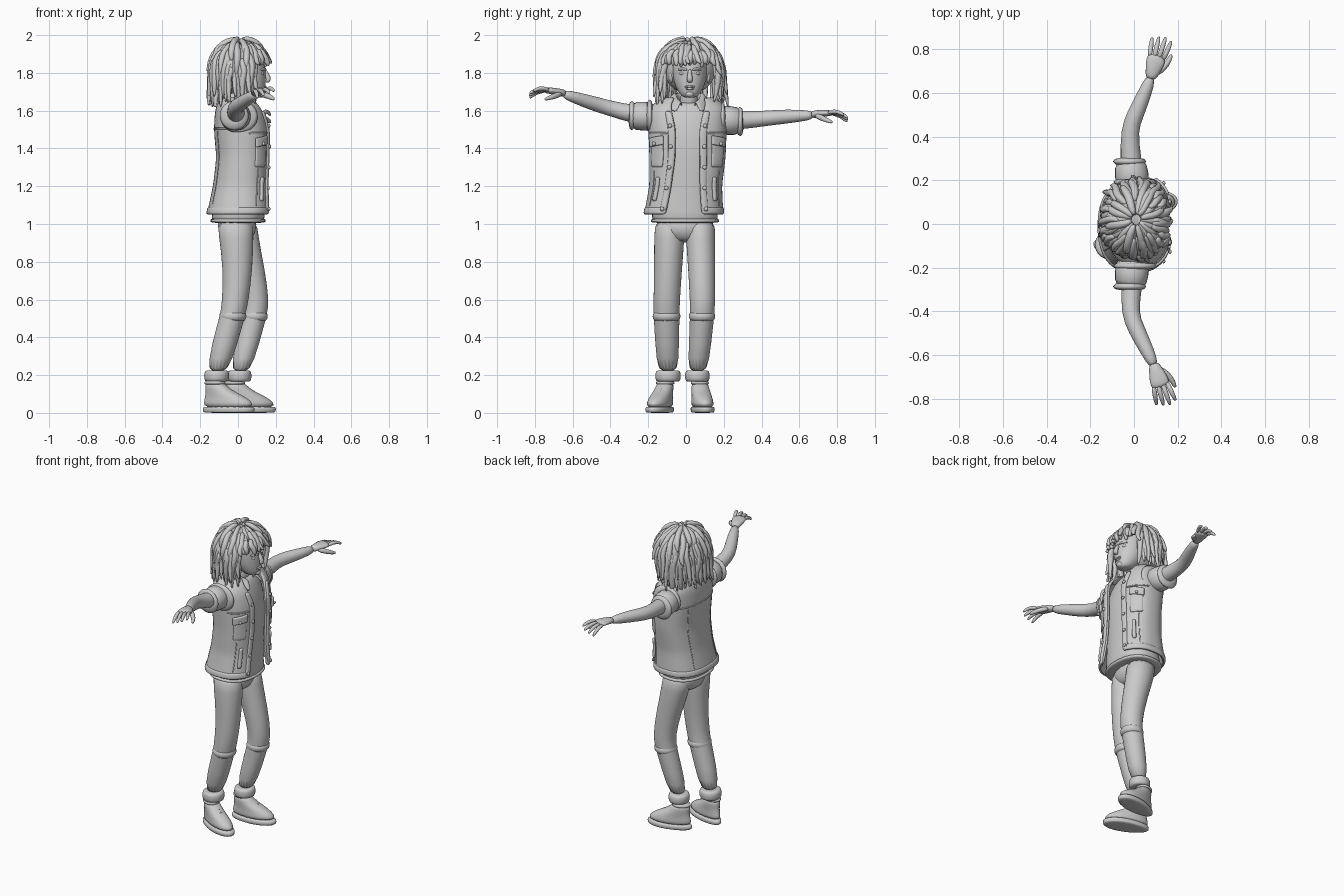
import bpy, bmesh, math, random
from math import sin, cos, pi
from mathutils import Vector as V

random.seed(4)
if "Cube" in bpy.data.objects:
    bpy.data.objects.remove(bpy.data.objects["Cube"])

clay = bpy.data.materials.new("clay_grey")
clay.use_nodes = True
clay.diffuse_color = (0.6, 0.6, 0.6, 1)
clay.node_tree.nodes["Principled BSDF"].inputs["Base Color"].default_value = (0.6, 0.6, 0.6, 1)


def finish(bm, name, sub=1, thick=0):
    bmesh.ops.recalc_face_normals(bm, faces=bm.faces)
    for f in bm.faces:
        f.smooth = True
    me = bpy.data.meshes.new(name)
    bm.to_mesh(me)
    bm.free()
    me.materials.append(clay)
    ob = bpy.data.objects.new(name, me)
    bpy.context.collection.objects.link(ob)
    if thick:
        m = ob.modifiers.new("thickness", "SOLIDIFY")
        m.thickness, m.offset = thick, 0
    if sub:
        ob.modifiers.new("smooth", "SUBSURF").levels = sub
        ob.modifiers["smooth"].render_levels = sub
    return ob


def skin(bm, rings, closed=True, caps=True):
    """Bridge rows of points into a surface."""
    rows = [[bm.verts.new(p) for p in r] for r in rings]
    n = len(rows[0])
    for a, b in zip(rows, rows[1:]):
        for i in range(n if closed else n - 1):
            j = (i + 1) % n
            bm.faces.new((a[i], a[j], b[j], b[i]))
    if caps:
        bm.faces.new(rows[0])
        bm.faces.new(rows[-1])


def add_tube(bm, pts, hint=(0, 0, 1), n=8):
    """Points are x, y, z, side radius, up radius."""
    c = [V(p[:3]) for p in pts]
    rings = []
    for i, p in enumerate(pts):
        t = (c[min(i + 1, len(c) - 1)] - c[max(i - 1, 0)]).normalized()
        side = t.cross(V(hint)).normalized()
        up = side.cross(t)
        rings.append([c[i] + side * p[3] * cos(2 * pi * k / n) + up * p[-1] * sin(2 * pi * k / n)
                      for k in range(n)])
    skin(bm, rings)


def tube(name, pts, hint=(0, 0, 1), n=12, sub=1):
    bm = bmesh.new()
    add_tube(bm, pts, hint, n)
    return finish(bm, name, sub)


def loft(name, rings, n=20, power=1.0, sub=1):
    """Horizontal rings are centre x, centre y, z, radius x, radius y."""
    def s(v):
        return math.copysign(abs(v) ** power, v)
    bm = bmesh.new()
    skin(bm, [[(x + rx * s(cos(2 * pi * k / n)), y + ry * s(sin(2 * pi * k / n)), z) for k in range(n)]
              for x, y, z, rx, ry in rings])
    return finish(bm, name, sub)


def ball(name, c, r):
    bm = bmesh.new()
    bmesh.ops.create_uvsphere(bm, u_segments=16, v_segments=10, radius=1)
    bmesh.ops.scale(bm, vec=r, verts=bm.verts)
    bmesh.ops.translate(bm, vec=c, verts=bm.verts)
    return finish(bm, name, 0)


# Vest outline: z, centre x, centre y, radius x, radius y, half angle of the front opening
VEST = [(1.05, .005, -.02, .16, .2, .42), (1.2, .015, -.01, .138, .183, .35), (1.35, .025, 0, .13, .192, .27),
        (1.5, .02, 0, .138, .198, .25), (1.6, .01, 0, .122, .198, .36), (1.64, 0, .005, .1, .18, .5),
        (1.67, 0, .01, .08, .11, .7)]


def vest_point(u, z, off=0):
    a, b = next(((p, q) for p, q in zip(VEST, VEST[1:]) if z <= q[0]), VEST[-2:])
    f = (z - a[0]) / (b[0] - a[0])
    _, cx, cy, rx, ry, gap = [p + (q - p) * f for p, q in zip(a, b)]
    t = gap + u * (2 * pi - 2 * gap)
    c, s = cos(t), sin(t)
    return V((cx + (rx + off) * math.copysign(abs(c) ** .8, c),
              cy + .008 + (ry + off) * math.copysign(abs(s) ** .85, s), z))


def patch(name, u0, u1, z0, z1, off=.012, thick=.014, nu=6, nz=6, slant=0, sub=1):
    """Piece of cloth following the vest, with an optional slant."""
    bm = bmesh.new()
    skin(bm, [[vest_point(u0 + (u1 - u0) * i / nu, z0 + (z1 - z0) * j / nz + slant * i / nu, off)
               for i in range(nu + 1)] for j in range(nz + 1)], False, False)
    return finish(bm, name, sub, thick)


# Vest with hem, plackets, pockets, seams and buttons
patch("vest", 0, 1, 1.05, 1.67, 0, .02, 40, 16)
patch("vest_hem", 0, 1, 1.05, 1.09, .007, .016, 40, 2)
patch("vest_back_yoke", .3, .7, 1.5, 1.51, .009, .008, 20, 1)


def both(name, u0, u1, *args, **kw):
    patch("left_" + name, u0, u1, *args, **kw)
    patch("right_" + name, 1 - u0, 1 - u1, *args, **kw)


both("placket", 0, .035, 1.06, 1.6, .01, .016, 2, 14)
both("chest_pocket", .06, .155, 1.3, 1.44, .01, .012)
both("pocket_flap", .055, .16, 1.42, 1.47, .018, .016, slant=-.015)
both("chest_seam", .035, .2, 1.475, 1.487, .01, .01, 6, 1)
both("hand_pocket", .07, .1, 1.12, 1.25, .014, .018, 2, 6)
both("front_seam", .12, .128, 1.09, 1.3, .008, .01, 1, 6)
both("back_seam", .4, .407, 1.09, 1.5, .008, .008, 1, 10)
for z in (1.08, 1.19, 1.3, 1.41, 1.52):
    ball("left_vest_button", vest_point(.018, z, .02), (.007, .011, .011))
    ball("right_vest_button", vest_point(.982, z, .02), (.007, .011, .011))
for u in (.107, .893):
    ball("pocket_button", vest_point(u, 1.425, .028), (.008, .01, .01))

# Folded collar with points falling to the chest
bm = bmesh.new()
rings = []
for r, z in ((.058, 1.655), (.068, 1.695), (.082, 1.685), (.118, 1.635)):
    row = []
    for i in range(21):
        t = .55 + (2 * pi - 1.1) * i / 20
        front = max(0, cos(t))
        row.append((.015 + r * cos(t) * (1 + .25 * front), .012 + r * sin(t), z - .055 * front))
    rings.append(row)
skin(bm, rings, False, False)
finish(bm, "collar", 1, .012)

# Shirt, pelvis and neck
loft("shirt", [(0, -.005, 1.005, .14, .175), (0, -.005, 1.03, .143, .178), (.005, -.01, 1.1, .135, .17),
               (.02, 0, 1.25, .118, .165), (.025, 0, 1.45, .118, .175), (.01, 0, 1.58, .1, .17),
               (.01, .01, 1.63, .075, .11), (.015, .012, 1.645, .055, .06)], power=.85)
loft("shirt_hem", [(0, -.005, z, r, r + .035) for z, r in ((1.005, .14), (1.01, .148), (1.025, .148), (1.03, .14))],
     power=.85)
loft("pelvis", [(-.005, -.005, .9, .07, .09), (-.005, -.005, .95, .1, .15), (-.005, -.005, 1.05, .115, .165)])
tube("neck", [(0, .01, 1.58, .055, .055), (.015, .015, 1.65, .047, .047), (.035, .02, 1.74, .045, .045)], (1, 0, 0))

# Trouser legs, knee folds and turned-up cuffs: x, y, z, radius x, radius y
LEGS = {
    "right": [(-.015, -.085, 1.03, .1, .08), (-.01, -.088, .94, .094, .083), (0, -.095, .76, .079, .075),
              (-.015, -.103, .58, .071, .071), (-.03, -.103, .51, .068, .07), (-.07, -.1, .37, .07, .064),
              (-.113, -.095, .2, .055, .056)],
    "left": [(.005, .075, 1.03, .1, .08), (.015, .077, .94, .092, .08), (.065, .083, .76, .079, .073),
             (.1, .088, .58, .069, .068), (.085, .085, .51, .066, .066), (.05, .075, .37, .066, .06),
             (.008, .06, .2, .052, .054)]}
for side, leg in LEGS.items():
    loft(side + "_trouser_leg", leg, 16)
    x, y, z, rx, ry = leg[-1]
    loft(side + "_trouser_cuff", [(x, y, .165 + .06 * i, rx + r, ry + r)
                                  for i, r in ((0, -.01), (0, .01), (.5, .014), (1, .01), (1, -.01))], 16)
    x, y, z, rx, ry = leg[4]
    loft(side + "_knee_fold", [(x + .003, y, z + h, rx + r, ry + r)
                               for h, r in ((-.03, -.01), (-.012, .005), (.012, .007), (.035, -.01))], 16)


# Shoes: offset along the foot, z, half length, half width
def shoe(side, cx, cy, turn, ankle):
    ax, ay = cos(turn), sin(turn)

    def place(u, v, z):
        return (cx + u * ax - v * ay, cy + u * ay + v * ax, z)

    def part(name, rows):
        bm = bmesh.new()
        skin(bm, [[place(o + l * cos(t), w * sin(t) * (1 + .16 * cos(t)), z)
                   for t in [2 * pi * k / 20 for k in range(20)]] for o, z, l, w in rows])
        finish(bm, side + "_" + name)
    part("shoe_sole", [(0, 0, .138, .054), (0, .004, .146, .06), (0, .03, .148, .061), (0, .034, .138, .054)])
    part("shoe_upper", [(0, .025, .142, .056), (-.003, .055, .138, .055), (-.016, .08, .118, .052),
                        (-.04, .105, .09, .05), (-.065, .13, .066, .046), (-.078, .165, .053, .043)])
    part("shoe_collar", [(-.078, .15, .05, .041), (-.078, .152, .058, .049), (-.078, .168, .057, .047),
                         (-.078, .17, .045, .038)])
    for i in range(4):
        u, z = .012 + .021 * i, .13 - .013 * i
        tube(side + "_shoe_lace", [(*place(u - .008, v, z - abs(v) * .45), .006) for v in (-.034, -.017, 0, .017, .034)],
             n=6)


shoe("right", -.05, -.135, -.36, 0)
shoe("left", .058, .085, .17, 0)

# Arms, sleeves and hands
ARMS = {
    "right": (-1, [(0, -.14, 1.565, .055), (-.01, -.28, 1.58, .05), (-.02, -.41, 1.615, .041), (.01, -.48, 1.635, .041),
                   (.06, -.58, 1.667, .033), (.095, -.655, 1.69, .024)], (.3, -.94, .03)),
    "left": (1, [(0, .14, 1.55, .055), (-.015, .3, 1.548, .05), (-.022, .43, 1.56, .041), (.005, .5, 1.567, .041),
                 (.05, .6, 1.573, .033), (.08, .68, 1.577, .024)], (.27, .95, -.05))}
for side, (s, arm, aim) in ARMS.items():
    tube(side + "_arm", arm)
    z0, z1 = arm[0][2], arm[1][2]
    tube(side + "_sleeve", [(-.005, s * .15, z0, .085, .08), (-.01, s * .23, (z0 + z1) / 2, .08, .08),
                            (-.02, s * .3, z1 - .008, .076, .078)])
    tube(side + "_sleeve_cuff", [(-.02, s * (.268 + .036 * i), z1 - .006, .077 + r, .079 + r)
                                 for i, r in ((0, -.01), (0, .005), (1, .008), (1, -.01))])
    tube(side + "_armhole_trim", [(.005, s * (.175 + .035 * i), z0 + .005, .1 + r, .088 + r)
                                  for i, r in ((0, -.015), (0, .008), (1, .006), (1, -.02))], n=16)
    w, d = V(arm[-1][:3]), V(aim).normalized()
    across = V((abs(d.y), -d.x * s, 0)).normalized()
    up = V((0, 0, 1))
    bm = bmesh.new()
    add_tube(bm, [(*(w + d * f + up * h), a, b) for f, h, a, b in
                  ((-.02, 0, .025, .022), (.02, .008, .034, .02), (.065, .014, .047, .018), (.1, .014, .043, .015))], n=12)
    for i in range(4):
        k = i - 1.5
        reach = .112 - abs(k - .3) * .012
        add_tube(bm, [(*(w + d * (.08 + reach * f) + across * k * (.021 + .009 * f) + up * h), r)
                      for f, h, r in ((0, .014, .012), (.4, .018 + .006 * k, .0125), (.75, .006 + .01 * k, .011),
                                      (1, -.012 + .012 * k, .007))])
    add_tube(bm, [(*(w + d * f + across * a - up * h), r) for f, a, h, r in
                  ((.01, .015, .0, .016), (.05, .045, .012, .017), (.09, .06, .025, .013), (.12, .062, .034, .008))])
    finish(bm, side + "_hand")

# Head and face
loft("head", [(.1, .02, 1.668, .025, .025), (.087, .02, 1.678, .05, .045), (.07, .02, 1.705, .075, .066),
              (.055, .02, 1.75, .092, .085), (.045, .02, 1.8, .103, .093), (.04, .02, 1.86, .105, .096),
              (.03, .02, 1.92, .088, .08), (.03, .02, 1.955, .045, .04)], 20)
tube("nose", [(.135, .02, 1.82, .01, .012), (.153, .02, 1.79, .012, .014), (.166, .02, 1.762, .018, .015),
              (.148, .02, 1.75, .013, .01)], (1, 0, 0))
for name, z, w in (("upper_lip", 1.727, .027), ("lower_lip", 1.716, .022)):
    ball(name, (.14, .02, z), (.012, w, .007))
ball("chin", (.125, .02, 1.688), (.022, .024, .018))
for side, s in (("left", 1), ("right", -1)):
    ball(side + "_eye", (.123, .02 + s * .038, 1.797), (.016, .018, .011))
    tube(side + "_eyebrow", [(.147, .02 + s * .012, 1.815, .007), (.141, .02 + s * .037, 1.824, .008),
                             (.118, .02 + s * .065, 1.815, .006)], n=8)
    ball(side + "_ear", (.035, .02 + s * .098, 1.78), (.024, .012, .034))

# Hair: a cap covered by rope-like locks
ball("hair_cap", (-.02, .02, 1.825), (.12, .14, .135))
bm = bmesh.new()
for count, start, drop, fat in ((22, .12, .0, .021), (30, .5, .05, .021), (36, .85, .1, .02), (38, 1.15, .17, .019),
                                (34, 1.4, .2, .018)):
    for k in range(count):
        a = 2 * pi * (k + random.uniform(-.35, .35)) / count
        front = max(0, cos(a))
        fringe = abs(math.atan2(sin(a), cos(a))) < .95
        if fringe and start > 1:
            continue
        grow = random.uniform(.92, 1.08)
        end = start + (.65 if fringe else .8)
        end = min(end, 1.2 if fringe else 1.75)
        pts = []
        for i in range(4):
            e = start + (end - start) * i / 3
            r = grow * (.95 + .05 * i / 3)
            b = a + .06 * sin(i * 2 + k)
            pts.append([.01 + .155 * r * sin(e) * cos(b), .02 + .172 * r * sin(e) * sin(b), 1.805 + .178 * r * cos(e)])
        x, y, z = pts[-1]
        fall = (.035 if fringe else .05 + drop * (.65 - .25 * front)) * random.uniform(.7, 1.15)
        kick = random.uniform(-.012, .016)
        pts.append([x + kick * cos(a), y + kick * sin(a), z - fall * .6])
        pts.append([x + 2 * kick * cos(a + .5), y + 2 * kick * sin(a + .5), max(1.615, z - fall)])
        size = fat * random.uniform(.85, 1.1)
        add_tube(bm, [(*p, size * f) for p, f in zip(pts, (.6, .95, 1, .95, .75, .25))], (-sin(a), cos(a), 0), 6)
finish(bm, "hair_locks")
